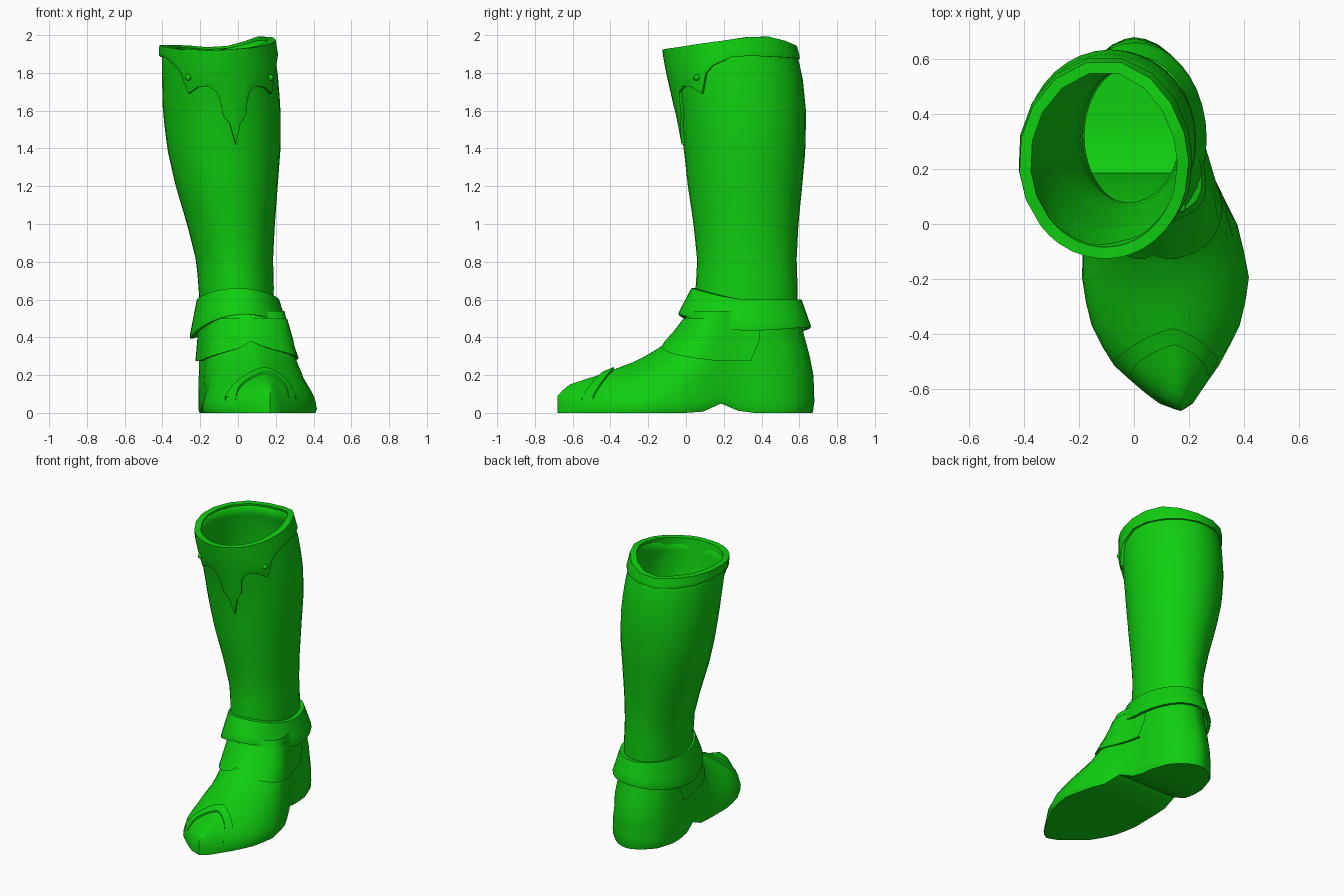
import bpy, bmesh, math

if "Cube" in bpy.data.objects:
    bpy.data.objects.remove(bpy.data.objects["Cube"])

green = bpy.data.materials.new("boot_green")
green.diffuse_color = (0.005, 0.62, 0.005, 1)
green.use_nodes = True
green.node_tree.nodes["Principled BSDF"].inputs["Base Color"].default_value = green.diffuse_color


def interp(table, x, col=1, key=0):
    """Piecewise linear lookup in a list of tuples."""
    if x <= table[0][key]:
        return table[0][col]
    for a, b in zip(table, table[1:]):
        if x <= b[key]:
            return a[col] + (b[col] - a[col]) * (x - a[key]) / (b[key] - a[key])
    return table[-1][col]


def loft(name, rows, closed=True, floor=False, angle=40):
    """Skin a list of equally long point rows with quads."""
    bm = bmesh.new()
    vs = [[bm.verts.new(p) for p in r] for r in rows]
    n = len(rows[0])
    for a, b in zip(vs, vs[1:]):
        for i in range(n if closed else n - 1):
            j = (i + 1) % n
            bm.faces.new((a[i], a[j], b[j], b[i]))
    if floor:  # bridge left and right halves of the first row
        v = vs[0]
        for i in range(n // 2 - 1):
            bm.faces.new((v[i], v[n - 1 - i], v[n - 2 - i], v[i + 1]))
    bmesh.ops.remove_doubles(bm, verts=bm.verts, dist=0.0005)
    bmesh.ops.recalc_face_normals(bm, faces=bm.faces)
    me = bpy.data.meshes.new(name)
    bm.to_mesh(me)
    bm.free()
    ob = bpy.data.objects.new(name, me)
    bpy.context.collection.objects.link(ob)
    return finish(ob, angle)


def finish(ob, angle=40):
    ob.data.materials.append(green)
    bpy.ops.object.select_all(action='DESELECT')
    ob.select_set(True)
    bpy.context.view_layer.objects.active = ob
    bpy.ops.object.shade_smooth_by_angle(angle=math.radians(angle))
    return ob


# ---------- foot: stacked contours under a ridge line ----------
SOLE = [(-.68, .17, .17), (-.66, .10, .21), (-.6, .02, .25), (-.5, -.09, .32),
        (-.35, -.165, .395), (-.2, -.19, .42), (-.02, -.185, .385), (.18, -.19, .285),
        (.3, -.21, .24), (.45, -.21, .225), (.57, -.17, .18), (.64, -.1, .11),
        (.67, -.05, .06), (.68, 0, 0)]
RIDGE_Z = [(-.68, .09), (-.63, .145), (-.42, .215), (-.25, .28), (-.1, .37),
           (-.02, .47), (.03, .57), (.15, 1.0), (.3, 1.6), (.7, 1.61)]
RIDGE_X = [(-.68, .17), (-.35, .14), (0, .04), (.68, 0)]
HEEL_Y = [(0, .67), (.05, .68), (.2, .675), (.3, .655), (.43, .62), (.55, .6)]


def foot_point(z, t, side, out=0.0):
    """Point on the contour at height z; t runs from heel 0 to toe 1."""
    yb = interp(HEEL_Y, z)
    yf = interp(RIDGE_Z, z, 0, 1) if z > .09 else -.68
    y = yb + (yf - yb) * (1 - math.cos(math.pi * t)) / 2
    ys = y if y < .2 else .2 + (y - .2) * .48 / (yb - .2)
    rx = interp(RIDGE_X, y)
    k = max(0, 1 - (z / interp(RIDGE_Z, y)) ** 2) ** .65
    if z == 0:
        k *= .97
    x = rx + (interp(SOLE, ys, side) - rx) * k
    arch = .05 * math.exp(-((y - .19) / .07) ** 2) * max(0, 1 - z / .15)
    dx, dy = x - .03, y - .32
    d = math.hypot(dx, dy)
    return (x + out * dx / d, y + out * dy / d, z + arch)


N = 22
levels = [0, .02, .06, .09, .12, .15, .18, .21, .24, .27, .3, .34, .38, .42, .46, .5, .54]
rows = [[foot_point(z, i / N, 1) for i in range(N + 1)] +
        [foot_point(z, i / N, 2) for i in range(N, -1, -1)] for z in levels]
loft("foot", rows, floor=True)


# ---------- instep flap: layered fold below the ankle cuff ----------
def flap_row(height, out):
    ts = [.4 + .6 * i / 14 for i in range(15)]
    path = [(t, 1) for t in ts] + [(t, 2) for t in reversed(ts[:-1])]
    return [foot_point(height(t), t, s, out) for t, s in path]


def flap_low(t):
    return .275 + .105 * max(0, (t - .5) / .5) ** 1.3


loft("instep_flap", [flap_row(flap_low, -.01), flap_row(flap_low, .02),
                     flap_row(lambda t: (flap_low(t) + .48) / 2, .015),
                     flap_row(lambda t: .5, .008)], closed=False)


# ---------- toe band: raised chevron over the toe ----------
def toe_point(a, shift, lift):
    y = -.40 + shift - .13 * abs(a) ** 1.3
    rx = interp(RIDGE_X, y)
    e = interp(SOLE, y, 2 if a > 0 else 1)
    z = interp(RIDGE_Z, y) * math.sqrt(1 - abs(a) ** (1 / .65))
    return (rx + (e - rx) * a * (1 if a > 0 else -1), y, z + lift)


steps = [-.9 + 1.8 * i / 24 for i in range(25)]
loft("toe_band", [[toe_point(a, s, h) for a in steps] for s, h in
                  ((-.04, -.01), (-.04, .011), (.02, .013), (.02, -.01))], closed=False, angle=30)

# ---------- shaft: leaning tube with open top ----------
# height, left x, right x, front y, back y
SHAFT = [(.5, -.2, .185, .05, .59), (.65, -.208, .19, .05, .592), (.8, -.22, .185, .06, .585),
         (1.0, -.27, .195, .04, .595), (1.2, -.33, .21, .01, .615), (1.4, -.375, .225, -.012, .633),
         (1.6, -.398, .226, -.04, .635), (1.8, -.403, .21, -.085, .615),
         (1.88, -.403, .195, -.10, .59), (2.0, -.395, .175, -.118, .56)]
RIM_Z = [(-180, 1.93), (-150, 1.945), (-90, 1.95), (-40, 1.925), (0, 1.92), (40, 1.935),
         (90, 1.975), (120, 2.0), (150, 1.965), (180, 1.93)]


def shaft_point(phi, z, out=0.0):
    """phi in degrees, 0 = front, 90 = right."""
    l, r, f, b = (interp(SHAFT, z, c) for c in (1, 2, 3, 4))
    p = math.radians(phi)
    return ((l + r) / 2 + ((r - l) / 2 + out) * math.sin(p),
            (f + b) / 2 - ((b - f) / 2 + out) * math.cos(p), z)


S, R = 36, 18
angles = [-180 + 360 * i / S for i in range(S)]
rows = [[shaft_point(a, .5 + (interp(RIM_Z, a) - .01 - .5) * k / R) for a in angles]
        for k in range(R + 1)]
shaft = loft("shaft", rows)
wall = shaft.modifiers.new("wall", 'SOLIDIFY')
wall.thickness = .02
wall.offset = -1

# ---------- top trim: rim band with pointed front crest ----------
CREST = [(0, 1.42), (5, 1.53), (11, 1.575), (13, 1.65), (16, 1.70), (24, 1.73), (34, 1.725),
         (44, 1.69), (48, 1.74), (52, 1.80), (60, 1.84), (78, 1.885), (95, 1.89),
         (115, 1.885), (135, 1.88), (157, 1.875)]
FRONT = 12
cols = [(FRONT - d, z) for d, z in reversed(CREST)] + [(FRONT + d, z) for d, z in CREST[1:]]
cols.append((FRONT + 180, 1.87))


def trim_row(k, out):
    row = []
    for a, low in cols:
        w = (a + 180) % 360 - 180
        top = interp(RIM_Z, w)
        row.append(shaft_point(w, low + (top - low) * k, out))
    return row


loft("top_trim", [trim_row(0, -.005), trim_row(0, .016)] +
     [trim_row(k / 6, .02) for k in range(1, 7)] +
     [trim_row(1, -.022), trim_row(.8, -.024)], angle=35)

# ---------- trim studs ----------
for side in (-1, 1):
    loc = shaft_point(FRONT + side * 43, 1.775, .02)
    bpy.ops.mesh.primitive_uv_sphere_add(segments=10, ring_count=6, radius=.017, location=loc)
    stud = bpy.context.object
    stud.name = "trim_stud"
    finish(stud)


# ---------- ankle cuff: flared collar ----------
def cuff_row(k, shrink=0.0):
    row = []
    for a in angles:
        p = math.radians(a)
        f, s = math.cos(p), math.sin(p)
        top = .6 + .06 * max(f, 0) ** 1.5
        low = .415 + .105 * max(f, 0) ** 1.5 + .035 * max(-f, 0) ** 2 + .02 * s
        rx, ry = .218 + .045 * k - shrink, .292 + .063 * k - shrink
        row.append((.005 * k + rx * s, .32 - .01 * k - ry * f, top + (low - top) * k))
    return row


loft("ankle_cuff", [cuff_row(0, .03), cuff_row(0), cuff_row(.3), cuff_row(.65), cuff_row(.93),
                    cuff_row(1, .005), cuff_row(1, .025), cuff_row(.5, .035)])
